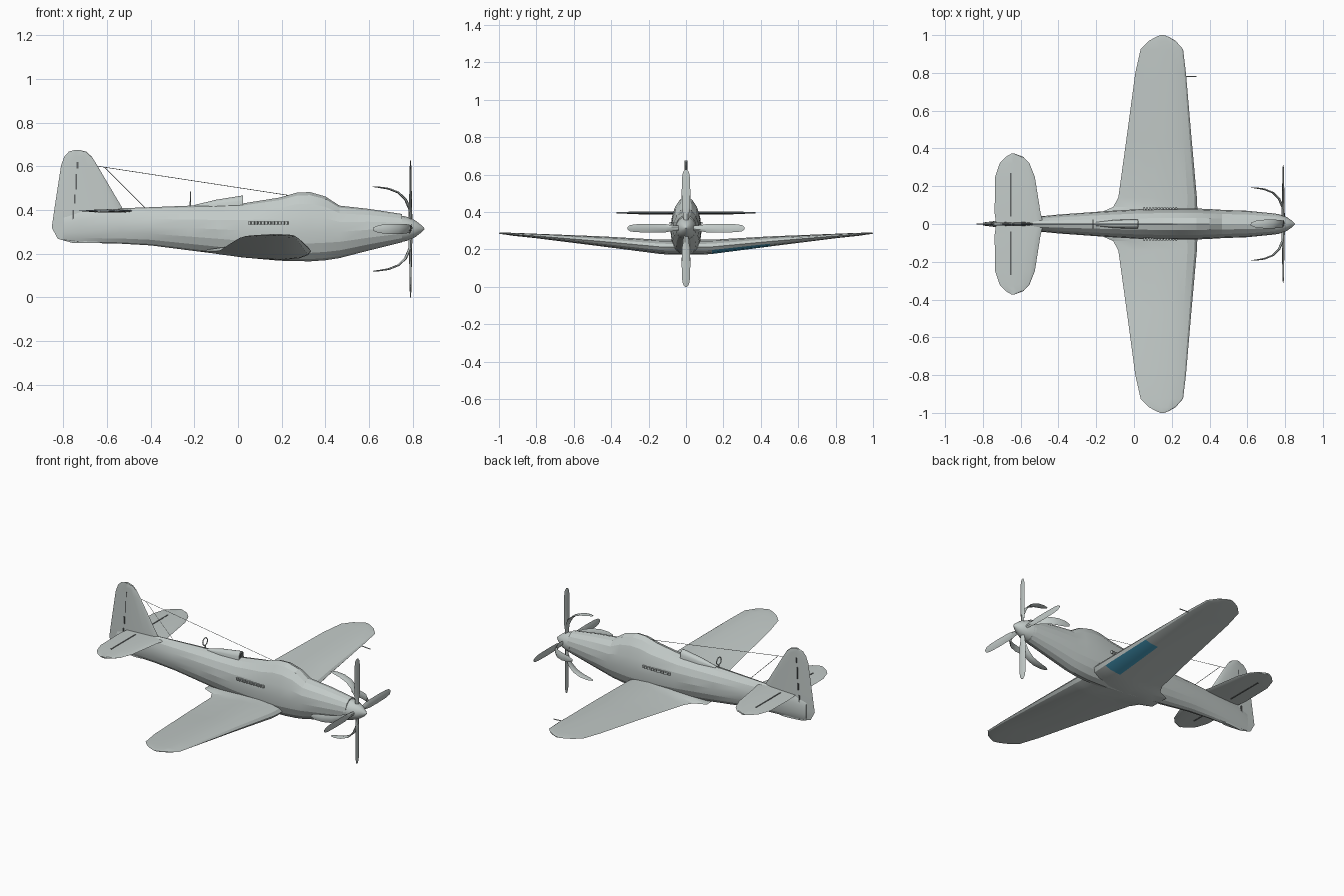
import bpy, bmesh, math
from mathutils import Vector, Matrix

if "Cube" in bpy.data.objects:
    bpy.data.objects.remove(bpy.data.objects["Cube"])


def material(name, rgb):
    m = bpy.data.materials.new(name)
    m.diffuse_color = (*rgb, 1)
    m.use_nodes = True
    m.node_tree.nodes["Principled BSDF"].inputs["Base Color"].default_value = m.diffuse_color
    return m


GREY = material("pale grey", (0.55, 0.60, 0.585))
BLUE = material("blue", (0.07, 0.38, 0.58))
DARK = material("dark grey", (0.12, 0.13, 0.13))


def finish(name, bm, mats=(GREY,), smooth=None):
    bmesh.ops.recalc_face_normals(bm, faces=bm.faces)
    me = bpy.data.meshes.new(name)
    bm.to_mesh(me)
    bm.free()
    ob = bpy.data.objects.new(name, me)
    bpy.context.collection.objects.link(ob)
    for m in mats:
        me.materials.append(m)
    if smooth:
        bpy.ops.object.select_all(action='DESELECT')
        ob.select_set(True)
        bpy.context.view_layer.objects.active = ob
        bpy.ops.object.shade_smooth_by_angle(angle=math.radians(smooth))
    return ob


def loft(bm, rings, rule=None):
    """Skin closed rings and cap both ends; rule(ring, side) gives a material index."""
    vs = [[bm.verts.new(p) for p in r] for r in rings]
    n = len(vs[0])
    for i in range(len(vs) - 1):
        for j in range(n):
            k = (j + 1) % n
            f = bm.faces.new((vs[i][j], vs[i][k], vs[i + 1][k], vs[i + 1][j]))
            f.material_index = rule(i, j) if rule else 0
    bm.faces.new(vs[0])
    bm.faces.new(vs[-1])


def box(bm, centre, size, rot=None):
    m = Matrix.Translation(centre)
    if rot:
        m = m @ rot
    bmesh.ops.create_cube(bm, size=1, matrix=m @ Matrix.Diagonal((*size, 1)))


def rod(bm, a, b, r, sides=6):
    a, b = Vector(a), Vector(b)
    d = b - a
    m = Matrix.Translation((a + b) / 2) @ d.to_track_quat('Z', 'Y').to_matrix().to_4x4()
    bmesh.ops.create_cone(bm, cap_ends=True, segments=sides, radius1=r, radius2=r,
                          depth=d.length, matrix=m)


# aerofoil as (chord fraction, thickness fraction), upper side then lower side
FOIL = [(0, 0), (.03, .45), (.12, .82), (.3, 1), (.55, .8), (.8, .4), (1, 0),
        (.8, -.4), (.55, -.8), (.28, -1), (.12, -.82), (.03, -.45)]


def foil(lead, trail, half, place):
    return [place(lead + (trail - lead) * c, half * t) for c, t in FOIL]


# fuselage: x, top, bottom, half width
body = [(.75, .382, .252, .055), (.6, .405, .215, .07), (.465, .42, .18, .075),
        (.40, .462, .17, .079), (.33, .482, .165, .082), (.27, .48, .166, .083),
        (.19, .457, .168, .083), (.02, .43, .183, .078), (-.1, .424, .2, .071),
        (-.22, .42, .215, .063), (-.4, .413, .238, .05), (-.54, .408, .246, .036),
        (-.72, .4, .25, .018), (-.8, .37, .262, .008)]
rings = []
for x, top, bot, hw in body:
    mid = bot + (min(top, .43) - bot) * .5
    ring = []
    for k in range(16):
        a = math.tau * k / 16
        s, c = math.sin(a), math.cos(a)
        h = top - mid if s > 0 else mid - bot
        ring.append((x, hw * c, mid + h * s))
    rings.append(ring)
bm = bmesh.new()
loft(bm, rings)
finish("fuselage", bm, smooth=14)

# wing: y, lead x, trail x, mid z, half thickness
half = [(.06, .335, -.18, .212, .04), (.09, .335, -.11, .212, .04),
        (.14, .333, -.083, .214, .038), (.45, .305, -.04, .243, .027),
        (.8, .275, .007, .272, .012), (.925, .26, .035, .281, .008),
        (.97, .22, .08, .285, .005), (.99, .185, .115, .286, .004),
        (1.0, .16, .14, .287, .002)]
stations = [(-y, *r) for y, *r in reversed(half)] + half
rings = [foil(l, t, h, lambda x, d, y=y, z=z: (x, y, z + d)) for y, l, t, z, h in stations]
blue_bay = len(half) + 2
bm = bmesh.new()
loft(bm, rings, lambda i, j: 1 if i == blue_bay and j in (9, 10) else 0)
finish("wing", bm, (GREY, BLUE), smooth=14)

# tailplane
half = [(0, -.48, -.73), (.06, -.495, -.738), (.25, -.525, -.735), (.32, -.553, -.712),
        (.355, -.585, -.68), (.372, -.63, -.65)]
stations = [(-y, *r) for y, *r in reversed(half[1:])] + half
bm = bmesh.new()
loft(bm, [foil(l, t, .008 if abs(y) < .3 else .005,
               lambda x, d, y=y: (x, y, .396 + d)) for y, l, t in stations])
finish("tailplane", bm, smooth=20)

# fin and rudder
fin = [(.25, -.62, -.76), (.268, -.58, -.825), (.32, -.54, -.853), (.41, -.53, -.84),
       (.605, -.645, -.81), (.645, -.67, -.795), (.667, -.695, -.775), (.675, -.725, -.75)]
bm = bmesh.new()
loft(bm, [foil(l, t, .011 if z < .5 else .007, lambda x, d, z=z: (x, d, z)) for z, l, t in fin])
finish("fin", bm, smooth=20)

# hinge gaps on the tail surfaces
bm = bmesh.new()
for s in (-1, 1):
    box(bm, (-.652, s * .155, .396), (.008, .23, .015))
for z, ln in ((.35, .1), (.45, .04), (.53, .07), (.605, .03)):
    box(bm, (-.755 + (z - .35) * .08, 0, z), (.008, .021 if z < .5 else .014, ln))
finish("hinge_gaps", bm, (DARK,))

# spinner
bm = bmesh.new()
loft(bm, [[(x, r * math.cos(a), .314 + r * 1.1 * math.sin(a))
           for a in (math.tau * k / 16 for k in range(16))]
          for x, r in ((.735, .057), (.77, .051), (.81, .036), (.84, .015), (.853, .002))])
finish("spinner", bm, smooth=30)


def blade(bm, path, turn):
    """Thin strip along (x, radius, half width, half thickness) points, turned about the shaft."""
    pts = [Vector((p[0], p[1])) for p in path]
    rings = []
    for i, (x, r, w, t) in enumerate(path):
        d = (pts[min(i + 1, len(pts) - 1)] - pts[max(i - 1, 0)]).normalized()
        nx, nr = d.y, -d.x
        ring = []
        for u, v in ((-1, 0), (-.4, 1), (.4, 1), (1, 0), (.4, -1), (-.4, -1)):
            p = Vector((x + nx * t * v + .15 * u * w, u * w, r + nr * t * v))
            ring.append(Matrix.Rotation(turn, 3, 'X') @ p + Vector((0, 0, .3135)))
        rings.append(ring)
    loft(bm, rings)


# propeller: four straight blades and four swept-back ones behind them
straight = [(.79, .02, .012, .008), (.79, .07, .015, .007), (.79, .11, .022, .005),
            (.79, .2, .023, .004), (.79, .27, .021, .003), (.79, .3, .016, .002),
            (.79, .3135, .006, .001)]
swept = [(.79, .03, .012, .007), (.787, .09, .018, .006), (.767, .135, .022, .005),
         (.735, .166, .023, .004), (.69, .184, .023, .004), (.645, .191, .018, .003),
         (.618, .193, .007, .001)]
for name, path in (("straight_blades", straight), ("swept_blades", swept)):
    bm = bmesh.new()
    for k in range(4):
        blade(bm, path, k * math.pi / 2)
    finish(name, bm, smooth=30)

# exhaust stubs on both sides
bm = bmesh.new()
for s in (-1, 1):
    for k in range(12):
        x = .055 + k * .0155
        box(bm, (x, s * .078, .34), (.011, .02, .014), Matrix.Rotation(s * .35, 4, 'Z'))
finish("exhaust_stubs", bm)

# spine scoop
bm = bmesh.new()
loft(bm, [[(x, w * math.cos(a), .415 + (z - .415) * max(math.sin(a), 0) ** .7)
           for a in (math.pi * k / 8 for k in range(9))]
          for x, w, z in ((-.2, .01, .423), (-.1, .022, .447), (.0, .025, .463), (.022, .024, .467))])
finish("spine_scoop", bm, smooth=30)
bm = bmesh.new()
box(bm, (.022, 0, .444), (.004, .034, .022))
finish("scoop_mouth", bm, (DARK,))

# loop aerial with its stem
bpy.ops.mesh.primitive_torus_add(major_radius=.022, minor_radius=.003, major_segments=20,
                                 minor_segments=6, location=(-.218, 0, .46),
                                 rotation=(0, math.pi / 2, 0))
loop = bpy.context.object
loop.name = "loop_aerial"
loop.data.materials.append(GREY)
bm = bmesh.new()
rod(bm, (-.218, 0, .41), (-.218, 0, .44), .004)
finish("loop_stem", bm)

# aerial wires and wing probe
bm = bmesh.new()
rod(bm, (-.65, 0, .602), (.24, 0, .466), .0014, 4)
rod(bm, (-.61, 0, .595), (-.405, 0, .39), .0014, 4)
finish("aerial_wires", bm)
bm = bmesh.new()
rod(bm, (.25, .78, .268), (.33, .78, .264), .003)
finish("wing_probe", bm)
